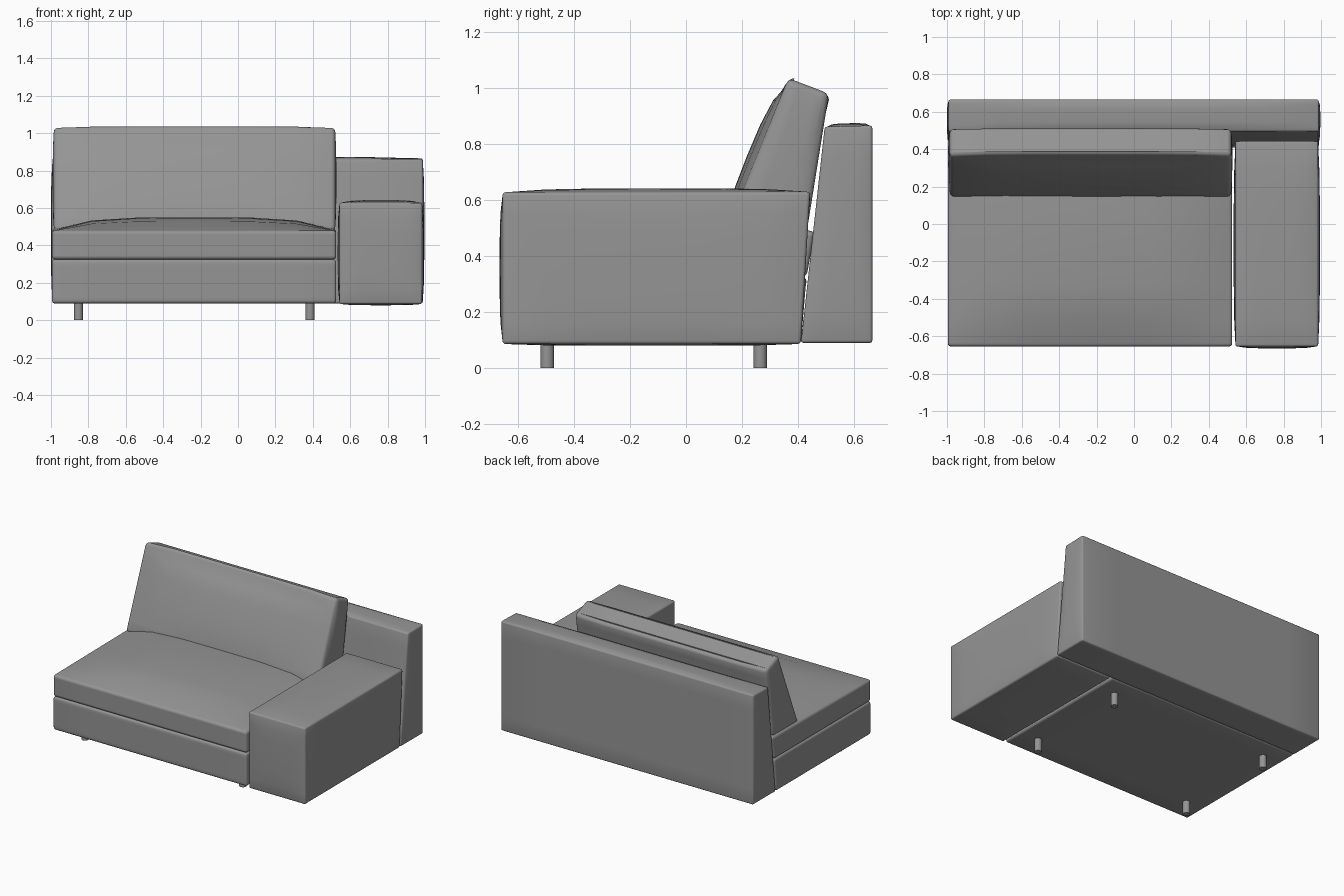
import bpy
import bmesh
from mathutils import Vector

if "Cube" in bpy.data.objects:
    bpy.data.objects.remove(bpy.data.objects["Cube"], do_unlink=True)

GREY = (0.3, 0.3, 0.3, 1)
fabric = bpy.data.materials.new("grey fabric")
fabric.use_nodes = True
fabric.diffuse_color = GREY
fabric.node_tree.nodes["Principled BSDF"].inputs["Base Color"].default_value = GREY


def finish(obj, angle):
    obj.data.materials.append(fabric)
    bpy.ops.object.select_all(action='DESELECT')
    obj.select_set(True)
    bpy.context.view_layer.objects.active = obj
    bpy.ops.object.shade_smooth_by_angle(angle=angle)


def padded_block(name, x_range, side, bevel, power=4, sides=0, front=0, back=0,
                 bottom=0, top=0):
    """Block with a four-cornered side profile, (y, z) in the order front bottom,
    front top, back top, back bottom; each face swells by the given amount."""
    bm = bmesh.new()
    bmesh.ops.create_cube(bm, size=2)
    for axis in range(3):
        normal = Vector((0, 0, 0))
        normal[axis] = 1
        for t in (-0.72, -0.4, 0, 0.4, 0.72):
            bmesh.ops.bisect_plane(bm, geom=bm.verts[:] + bm.edges[:] + bm.faces[:],
                                   plane_co=normal * t, plane_no=normal)
    # Outer edges of the block are rounded after shaping
    rims = [e for e in bm.edges if e.calc_face_angle(0) > 1]
    swell = ((sides, sides), (front, back), (bottom, top))
    fb, ft, bt, bb = [Vector(p) for p in side]
    for v in bm.verts:
        c = v.co.copy()
        u, s, t = [(k + 1) / 2 for k in c]
        yz = fb.lerp(ft, t).lerp(bb.lerp(bt, t), s)
        pos = Vector((x_range[0] + (x_range[1] - x_range[0]) * u, yz.x, yz.y))
        for axis in range(3):
            if abs(c[axis]) > 0.999:
                fall = 1
                for other in range(3):
                    if other != axis:
                        fall *= 1 - min(1, abs(c[other])) ** power
                pos[axis] += (1 if c[axis] > 0 else -1) * fall * swell[axis][c[axis] > 0]
        v.co = pos
    bmesh.ops.bevel(bm, geom=rims, offset=bevel, segments=3, profile=0.5,
                    affect='EDGES', clamp_overlap=True)
    bmesh.ops.recalc_face_normals(bm, faces=bm.faces[:])
    mesh = bpy.data.meshes.new(name)
    bm.to_mesh(mesh)
    bm.free()
    obj = bpy.data.objects.new(name, mesh)
    bpy.context.collection.objects.link(obj)
    finish(obj, 0.7)


# Seat base and the crowned cushion on it
SEAT_X = (-0.995, 0.525)
padded_block("seat_base", SEAT_X,
             [(-0.655, 0.09), (-0.655, 0.325), (0.43, 0.325), (0.41, 0.09)], 0.016)
padded_block("seat_cushion", SEAT_X,
             [(-0.655, 0.325), (-0.655, 0.48), (0.46, 0.49), (0.43, 0.325)], 0.018,
             top=0.065)

# Leaning back cushion
padded_block("back_cushion", (-0.985, 0.52),
             [(0.14, 0.48), (0.365, 1.035), (0.51, 0.98), (0.43, 0.48)], 0.022,
             power=3, front=0.035, sides=0.006)

# Tapered backrest across the full width
padded_block("backrest", (-0.992, 0.988),
             [(0.41, 0.09), (0.495, 0.862), (0.665, 0.866), (0.665, 0.09)], 0.01,
             sides=0.008, top=0.01)

# Padded armrest block
padded_block("left_armrest", (0.542, 0.985),
             [(-0.655, 0.086), (-0.655, 0.628), (0.443, 0.63), (0.41, 0.086)], 0.012,
             sides=0.009, front=0.01, top=0.013, bottom=0.006)

# Round legs
for x, side_name in ((-0.853, "right"), (0.385, "left")):
    for y, end_name in ((-0.495, "front"), (0.265, "back")):
        bpy.ops.mesh.primitive_cylinder_add(vertices=20, radius=0.024, depth=0.11,
                                            location=(x, y, 0.055))
        leg = bpy.context.object
        leg.name = end_name + "_" + side_name + "_leg"
        finish(leg, 0.7)
